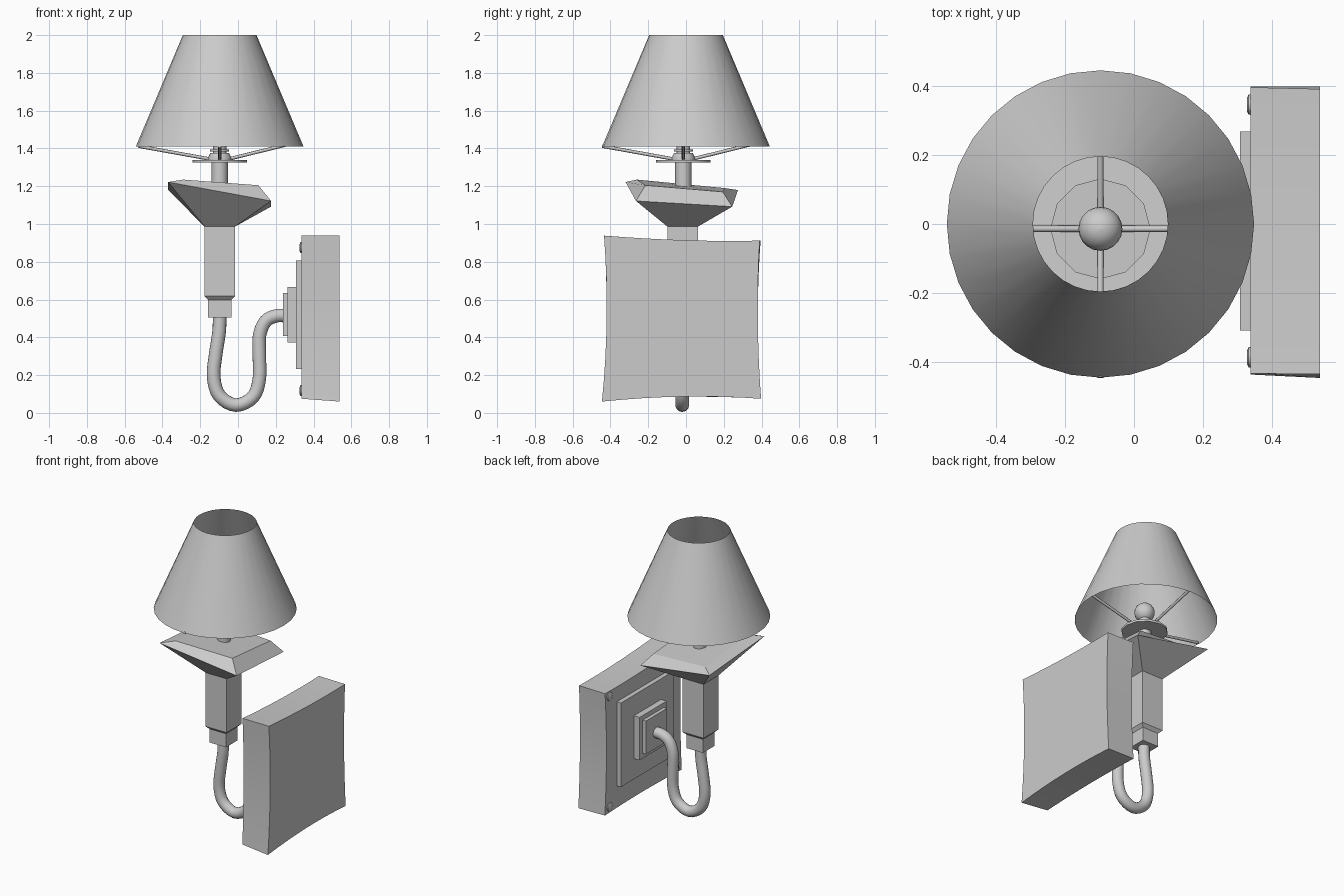
import bpy, bmesh, math
from mathutils import Vector

if "Cube" in bpy.data.objects:
    bpy.data.objects.remove(bpy.data.objects["Cube"])

CX, CY = -0.097, -0.014   # lamp axis


def make(name, verts, faces, smooth=None):
    me = bpy.data.meshes.new(name)
    me.from_pydata([tuple(v) for v in verts], [], faces)
    bm = bmesh.new()
    bm.from_mesh(me)
    bmesh.ops.recalc_face_normals(bm, faces=bm.faces)
    bm.to_mesh(me)
    bm.free()
    ob = bpy.data.objects.new(name, me)
    bpy.context.collection.objects.link(ob)
    if smooth:
        bpy.ops.object.select_all(action='DESELECT')
        ob.select_set(True)
        bpy.context.view_layer.objects.active = ob
        bpy.ops.object.shade_smooth_by_angle(angle=math.radians(smooth))
    return ob


def loft(name, rings, caps=True, smooth=None):
    """Skin a list of equal-length closed rings."""
    n = len(rings[0])
    verts = [v for r in rings for v in r]
    faces = [(k*n + i, k*n + (i+1) % n, (k+1)*n + (i+1) % n, (k+1)*n + i)
             for k in range(len(rings)-1) for i in range(n)]
    if caps:
        faces += [tuple(range(n)), tuple(range((len(rings)-1)*n, len(rings)*n))]
    return make(name, verts, faces, smooth)


def lathe(name, profile, n, cy=CY, caps=True, smooth=40):
    rings = [[(CX + r*math.cos(math.tau*i/n), cy + r*math.sin(math.tau*i/n), z)
              for i in range(n)] for r, z in profile]
    return loft(name, rings, caps, smooth)


def square(cx, cy, h, z):
    return [(cx-h, cy-h, z), (cx+h, cy-h, z), (cx+h, cy+h, z), (cx-h, cy+h, z)]


def tube(name, points, r, n, smooth=50):
    """Sweep a circle along a path."""
    pts = [Vector(p) for p in points]
    rings = []
    side = None
    for i, p in enumerate(pts):
        t = (pts[min(i+1, len(pts)-1)] - pts[max(i-1, 0)]).normalized()
        if side is None:
            side = t.orthogonal()
        side = (side - t*side.dot(t)).normalized()
        up = t.cross(side)
        rings.append([p + r*(side*math.cos(math.tau*k/n) + up*math.sin(math.tau*k/n))
                      for k in range(n)])
    return loft(name, rings, True, smooth)


def spline(ctrl, steps):
    """Catmull-Rom path through control points."""
    c = [Vector(p) for p in ctrl]
    c = [2*c[0]-c[1]] + c + [2*c[-1]-c[-2]]
    out = []
    for i in range(1, len(c)-2):
        a, b, d, e = c[i-1:i+3]
        for s in range(steps):
            t = s/steps
            out.append(0.5*(2*b + (d-a)*t + (2*a-5*b+4*d-e)*t*t + (3*b-a-3*d+e)*t**3))
    return out + [c[-2]]


# Open conical shade
lathe("shade", [(0.444, 1.41), (0.195, 2.0)], 32, cy=0.0, caps=False)

# Wire spokes carrying the shade
for i, (r, z) in enumerate([(0.425, 1.437), (0.425, 1.437), (0.43, 1.412), (0.43, 1.412)]):
    a = i*math.pi/2
    d = Vector((math.cos(a), math.sin(a), 0))
    c = Vector((CX, CY, 0))
    tube(f"spoke_{i}", [c + d*0.04 + Vector((0, 0, 1.342)), c + d*r + Vector((0, 0, z))], 0.009, 8)

# Gallery disc, post, socket and bulb
lathe("gallery_disc", [(0.145, 1.325), (0.145, 1.34)], 12)
lathe("post", [(0.043, 1.12), (0.043, 1.33)], 16)
lathe("socket", [(0.062, 1.338), (0.062, 1.352), (0.05, 1.375), (0.036, 1.376), (0.036, 1.383),
                 (0.05, 1.384), (0.05, 1.394), (0.036, 1.395), (0.036, 1.425)], 16)
lathe("bulb", [(0.063*math.sin(math.pi*k/12) + 0.0005, 1.467 - 0.063*math.cos(math.pi*k/12))
               for k in range(13)], 20)

# Tilted faceted drip tray
rim = [(-0.37, -0.32, 1.222), (0.175, -0.265, 1.122), (0.175, 0.245, 1.092), (-0.37, 0.275, 1.18)]
top = [(-0.29, -0.26, 1.235), (0.108, -0.215, 1.205), (0.11, 0.195, 1.17), (-0.29, 0.205, 1.19)]
loft("drip_tray", [square(CX, -0.018, 0.079, 0.985), rim, top])

# Square column and stepped foot
loft("column", [square(CX, -0.018, h, z) for h, z in
                [(0.062, 0.505), (0.062, 0.598), (0.081, 0.618), (0.081, 0.99)]])

# Curved arm
arm = [(-0.097, 0.52), (-0.1, 0.43), (-0.118, 0.31), (-0.129, 0.19), (-0.098, 0.09), (-0.01, 0.041),
       (0.08, 0.085), (0.113, 0.18), (0.113, 0.3), (0.114, 0.41), (0.146, 0.485), (0.2, 0.513), (0.25, 0.515)]
tube("arm", spline([(x, -0.02, z) for x, z in arm], 4), 0.036, 16)


# Wall block with pinched sides
def pinched(x, corners, mids, n=8):
    ring = []
    for k in range(4):
        a, b, m = Vector(corners[k]), Vector(corners[(k+1) % 4]), Vector(mids[k])
        ctl = 2*m - (a+b)/2
        for s in range(n):
            t = s/n
            p = a*(1-t)**2 + ctl*2*t*(1-t) + b*t*t
            ring.append((x, p.x, p.y))
    return ring


mids = [(-0.02, 0.086), (0.38, 0.5), (0, 0.914), (-0.42, 0.5)]
front = [(-0.435, 0.075), (0.397, 0.078), (0.395, 0.912), (-0.432, 0.938)]
back = [(-0.445, 0.06), (0.397, 0.075), (0.39, 0.912), (-0.434, 0.938)]
loft("wall_block", [pinched(0.337, front, mids), pinched(0.538, back, mids)], smooth=30)

# Stepped square back plates
for i, (x0, x1, h, z) in enumerate([(0.306, 0.345, 0.288, 0.52), (0.263, 0.31, 0.147, 0.52),
                                    (0.238, 0.27, 0.114, 0.522)]):
    loft(f"back_plate_{i}", [[(x, -0.02 + a*h, z + b*h) for a, b in
                             ((-1, -1), (1, -1), (1, 1), (-1, 1))] for x in (x0, x1)])

# Domed corner screws
for i, (y, z) in enumerate([(-0.385, 0.118), (0.345, 0.118), (0.345, 0.875), (-0.385, 0.875)]):
    loft(f"screw_{i}", [[(x, y + r*math.cos(math.tau*k/12), z + r*math.sin(math.tau*k/12))
                        for k in range(12)] for x, r in ((0.345, 0.03), (0.331, 0.029), (0.326, 0.018))],
         smooth=50)
